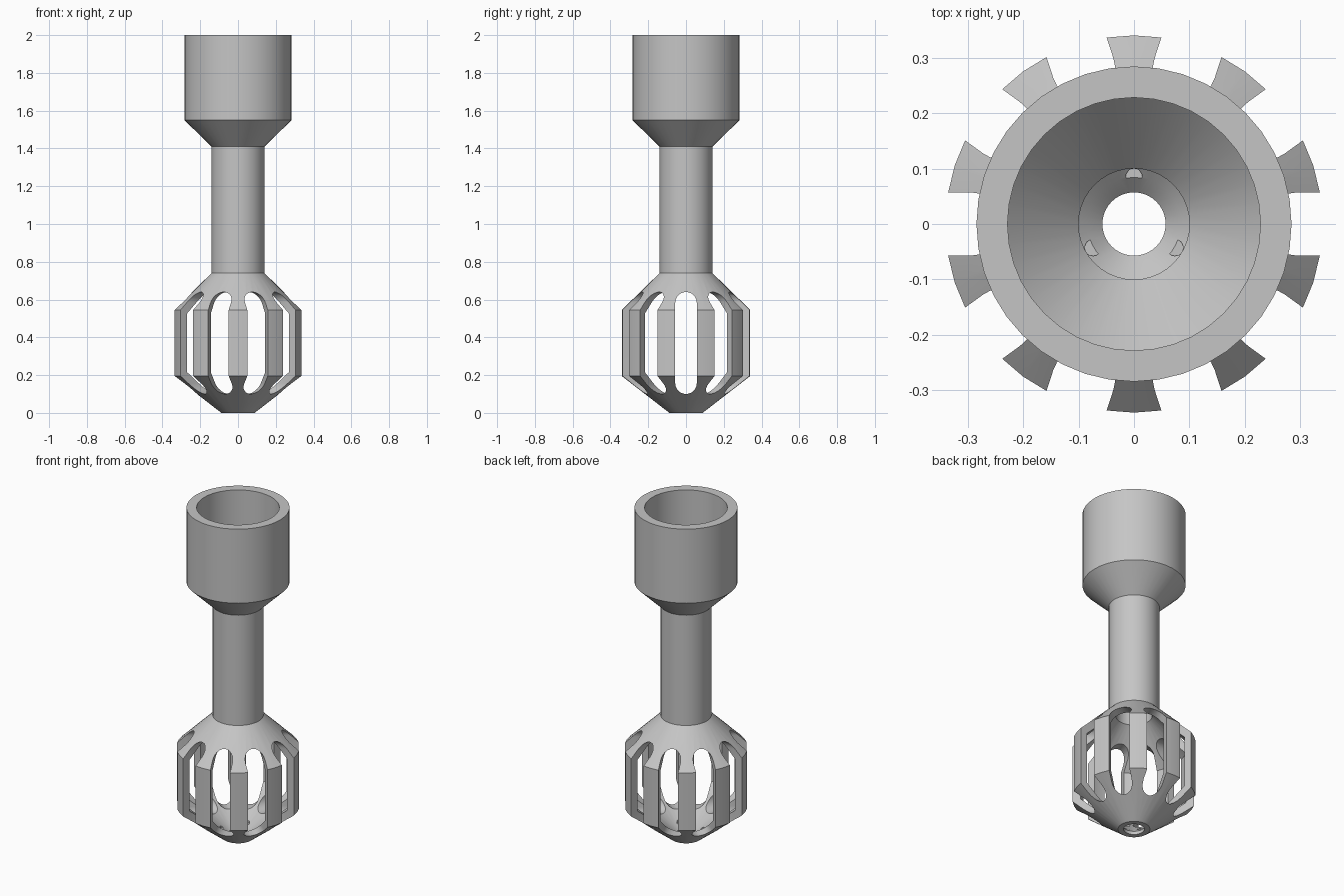
import bpy, bmesh, math
from mathutils import Matrix

if "Cube" in bpy.data.objects:
    bpy.data.objects.remove(bpy.data.objects["Cube"])

grey = bpy.data.materials.new("plain grey")
grey.diffuse_color = (0.56, 0.56, 0.56, 1)
grey.use_nodes = True
grey.node_tree.nodes["Principled BSDF"].inputs["Base Color"].default_value = grey.diffuse_color


def make_object(name, bm):
    bmesh.ops.recalc_face_normals(bm, faces=bm.faces)
    mesh = bpy.data.meshes.new(name)
    bm.to_mesh(mesh)
    bm.free()
    ob = bpy.data.objects.new(name, mesh)
    bpy.context.collection.objects.link(ob)
    return ob


def lathe(name, profile, sides):
    bm = bmesh.new()
    rings = []
    for i in range(sides):
        a = 2 * math.pi * i / sides + math.pi / 2
        rings.append([bm.verts.new((r * math.cos(a), r * math.sin(a), z)) for r, z in profile])
    n = len(profile)
    for i in range(sides):
        p, q = rings[i], rings[(i + 1) % sides]
        for j in range(n):
            k = (j + 1) % n
            bm.faces.new((p[j], q[j], q[k], p[k]))
    return make_object(name, bm)


def slot_cutter(angle, half=0.057, low=0.10, high=0.64, reach=0.5, steps=12):
    # round-ended slot running right through the cage
    outline = []
    for centre, start in ((high - half, 0), (low + half, math.pi)):
        for i in range(steps + 1):
            a = start + math.pi * i / steps
            outline.append((half * math.cos(a), centre + half * math.sin(a)))
    bm = bmesh.new()
    ends = [[bm.verts.new((x, y, z)) for y, z in outline] for x in (-reach, reach)]
    bm.faces.new(ends[0])
    bm.faces.new(ends[1])
    n = len(outline)
    for i in range(n):
        k = (i + 1) % n
        bm.faces.new((ends[0][i], ends[0][k], ends[1][k], ends[1][i]))
    bm.transform(Matrix.Rotation(angle, 4, 'Z'))
    return make_object("slot_cutter", bm)


def recess_cutter(angle):
    # small round recess in the cage floor
    bm = bmesh.new()
    bmesh.ops.create_cone(bm, cap_ends=True, segments=16, radius1=0.015, radius2=0.015, depth=0.08,
                          matrix=Matrix.Translation((0.085 * math.cos(angle), 0.085 * math.sin(angle), 0.086)))
    return make_object("recess_cutter", bm)


# hollow cup, stem and cage as one turned wall: outside going up, inside going down
outside = [(0.088, 0), (0.34, 0.195), (0.34, 0.545), (0.14, 0.74),
           (0.14, 1.41), (0.284, 1.55), (0.284, 2.0)]
inside = [(0.228, 2.0), (0.228, 1.565), (0.10, 1.43), (0.10, 0.72),
          (0.297, 0.527), (0.297, 0.215), (0.085, 0.047), (0.057, 0.02), (0.057, 0)]
body = lathe("cup_stem_and_cage", outside + inside, 40)
body.data.materials.append(grey)

# ten cage slots and three floor recesses
cutters = [slot_cutter(math.radians(36 * i)) for i in range(5)]
cutters += [recess_cutter(math.radians(90 + 120 * i)) for i in range(3)]
bpy.context.view_layer.objects.active = body
body.select_set(True)
for cutter in cutters:
    cutter.hide_render = True
    mod = body.modifiers.new("cut", 'BOOLEAN')
    mod.operation = 'DIFFERENCE'
    mod.solver = 'EXACT'
    mod.object = cutter
    bpy.ops.object.modifier_apply(modifier=mod.name)
for cutter in cutters:
    bpy.data.objects.remove(cutter, do_unlink=True)

bpy.ops.object.shade_smooth_by_angle(angle=math.radians(25))
